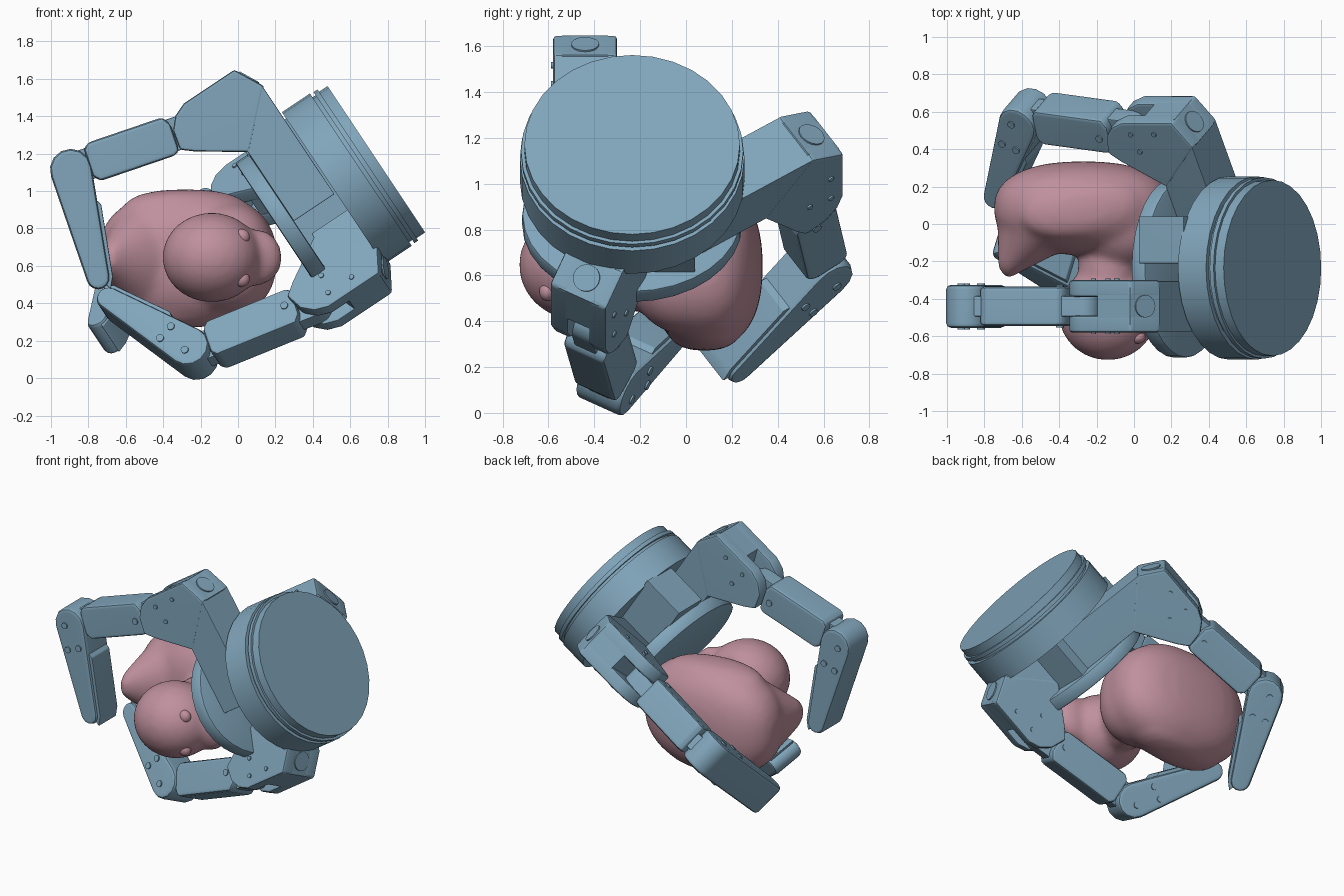
import bpy, bmesh, math
from mathutils import Matrix, Vector

if "Cube" in bpy.data.objects:
    bpy.data.objects.remove(bpy.data.objects["Cube"])


def material(name, color):
    m = bpy.data.materials.new(name)
    m.diffuse_color = color
    m.use_nodes = True
    m.node_tree.nodes["Principled BSDF"].inputs["Base Color"].default_value = m.diffuse_color
    return m


BLUE = material("blue_metal", (0.22, 0.38, 0.50, 1))
PINK = material("pink_rubber", (0.52, 0.28, 0.34, 1))

# Gripper frame: X, Y across the mounting face, Z along the wrist axis
a = Vector((0.832, 0, 0.555)).normalized()
u = Vector((a.z, 0, -a.x))
v = Vector((0, 1, 0))
G = Matrix((u, v, a)).transposed().to_4x4()
G.translation = (0.74, -0.235, 1.17)


def finish(bm, name, mat, matrix, angle=32):
    bmesh.ops.recalc_face_normals(bm, faces=bm.faces)
    me = bpy.data.meshes.new(name)
    bm.to_mesh(me)
    bm.free()
    me.transform(matrix)
    me.materials.append(mat)
    me.shade_smooth()
    me.set_sharp_from_angle(angle=math.radians(angle))
    ob = bpy.data.objects.new(name, me)
    bpy.context.collection.objects.link(ob)
    return ob


def bevel(bm, width):
    edges = [e for e in bm.edges if e.calc_face_angle(0) > 0.5]
    bmesh.ops.bevel(bm, geom=edges, offset=width, segments=2, profile=0.5, affect='EDGES')


def extrude(name, pts, width, matrix, bev=0.015):
    """Extrude a profile in the local XZ plane symmetrically along Y."""
    bm = bmesh.new()
    f = bm.faces.new([bm.verts.new((x, -width / 2, z)) for x, z in pts])
    top = bmesh.ops.extrude_face_region(bm, geom=[f])
    moved = [g for g in top["geom"] if isinstance(g, bmesh.types.BMVert)]
    bmesh.ops.translate(bm, vec=(0, width, 0), verts=moved)
    bmesh.ops.recalc_face_normals(bm, faces=bm.faces)
    if bev:
        bevel(bm, bev)
    ob = finish(bm, name, BLUE, matrix)
    wn = ob.modifiers.new("flat_sides", 'WEIGHTED_NORMAL')
    wn.keep_sharp = True
    return ob


def disc(name, r, z0, z1, matrix, sides=32, scale=(1, 1), bev=0):
    bm = bmesh.new()
    bmesh.ops.create_cone(bm, cap_ends=True, segments=sides, radius1=r, radius2=r, depth=z1 - z0)
    bmesh.ops.scale(bm, vec=(scale[0], scale[1], 1), verts=bm.verts)
    bmesh.ops.translate(bm, vec=(0, 0, (z0 + z1) / 2), verts=bm.verts)
    if bev:
        bevel(bm, bev)
    return finish(bm, name, BLUE, matrix)


def taper(length, r0, r1, n=7):
    """Outline round two circles, the first at the origin, the second ending at length."""
    c = length - r1
    t = math.acos((r0 - r1) / c)
    pts = [(r0 * math.cos(t + (2 * math.pi - 2 * t) * i / n),
            r0 * math.sin(t + (2 * math.pi - 2 * t) * i / n)) for i in range(n + 1)]
    return pts + [(c + r1 * math.cos(-t + 2 * t * i / n),
                   r1 * math.sin(-t + 2 * t * i / n)) for i in range(n + 1)]


def along(p, q):
    """Local frame at p with X pointing to q in the XZ plane, and the length."""
    d = Vector((q[0] - p[0], q[1] - p[1]))
    return (Matrix.Translation((p[0], 0, p[1]))
            @ Matrix.Rotation(-math.atan2(d.y, d.x), 4, 'Y')), d.length


# Wrist flange
disc("wrist_drum", 0.49, -0.28, -0.10, G)
disc("wrist_groove", 0.465, -0.10, -0.08, G)
disc("wrist_ring", 0.485, -0.08, -0.055, G)
disc("wrist_cap", 0.47, -0.055, 0, G)

# Palm core and palm plate
extrude("palm_core", [(-0.45, -0.56), (0.30, -0.56), (0.30, -0.27), (-0.45, -0.27)], 0.25,
        G @ Matrix.Translation((0, 0.15, 0)), 0.004)
disc("palm_plate", 0.48, -0.64, -0.55, G, 32, (0.84, 1), 0.012)


def screw(name, x, z, width, matrix, r=0.021):
    for s in (-1, 1):
        m = matrix @ Matrix.Translation((x, s * width / 2, z)) @ Matrix.Rotation(math.pi / 2, 4, 'X')
        disc(name, r, -0.008, 0.008, m, 12)


def finger(name, pos, angle, mid, tip, arm):
    F = (G @ Matrix.Translation(pos)
         @ Matrix.Rotation(math.radians(angle), 4, 'Z'))
    # Knuckle housing: two rounded cheeks with a slot, a solid top and an arm to the palm
    cheek = [(-0.03, 0.467), (0.13, 0.384), (0.13, 0.06), (0.10, -0.015),
             (0.04, -0.07), (-0.065, -0.095), (-0.12, -0.03), (-0.28, 0.206)]
    for s in (-1, 1):
        extrude(name + "_knuckle_cheek", cheek, 0.09, F @ Matrix.Translation((0, s * 0.095, 0)), 0.016)
    extrude(name + "_knuckle", [(-0.03, 0.465), (0.128, 0.382), (0.128, 0.17), (-0.05, 0.11),
                                (-0.18, 0.07), (-0.27, 0.206)], 0.2, F, 0)
    extrude(name + "_arm", [(-0.02, 0.46), (-0.25, 0.2), (-arm, 0.2), (-arm, 0.46)], 0.27, F, 0.004)
    cap = F @ Matrix.Translation((0.05, 0, 0.425)) @ Matrix.Rotation(math.radians(27), 4, 'Y')
    disc(name + "_knuckle_cap", 0.06, -0.01, 0.006, cap, 20)
    for x, z in ((0.06, 0.1), (0.06, 0.25), (-0.05, 0.12)):
        screw(name + "_knuckle_screw", x, z, 0.28, F, 0.014)
    # Middle link with clevis neck
    m, n = along((0, 0), mid)
    L = F @ m
    extrude(name + "_link", [(0.08, -0.09), (0.11, -0.108), (n - 0.13, -0.108), (n - 0.10, -0.07),
                             (n - 0.10, 0.08), (n - 0.13, 0.108), (0.11, 0.108), (0.08, 0.06)],
            0.21, L, 0.022)
    extrude(name + "_link_neck", taper(n + 0.08, 0.09, 0.085), 0.11, L, 0.008)
    screw(name + "_link_screw", 0.14, -0.01, 0.21, L)
    # Fingertip with grip pad on the inner side
    m, n = along(mid, tip)
    T = F @ m
    extrude(name + "_tip", taper(n, 0.112, 0.062), 0.23, T, 0.025)
    pad = [(0.17, 0.08), (0.22, 0.112), (n - 0.05, 0.078), (n + 0.015, 0.05), (n - 0.02, 0.03), (0.17, 0.06)]
    extrude(name + "_pad", [(x, -z) for x, z in pad], 0.19, T, 0.006)
    for x, z in ((0.0, 0.03), (0.16, 0.045), (0.15, -0.04)):
        screw(name + "_tip_screw", x, z, 0.23, T)


finger("thumb", (0.465, -0.175, -0.71), -28.5, (-0.16, -0.68), (-0.74, -0.92), 0.30)
finger("upper_finger", (-0.69, -0.205, -0.75), 180, (0.17, -0.64), (-0.45, -0.86), 0.72)
finger("back_finger", (-0.24, 0.74, -0.75), 123, (0.09, -0.64), (-0.43, -1.0), 0.75)


# Rubber bath toy, lying on its side: symmetric about z = 0.64
def blob(bm, c, r, p=2.0, rot=0.0):
    s = bmesh.ops.create_uvsphere(bm, u_segments=32, v_segments=20, radius=1)["verts"]
    for w in s:
        k = sum(abs(t) ** p for t in w.co) ** (1 / p)
        w.co = Vector((w.co.x * r[0], w.co.y * r[1], w.co.z * r[2])) / k
        w.co = Matrix.Rotation(math.radians(rot), 3, 'Z') @ w.co + Vector(c)


bm = bmesh.new()
blob(bm, (-0.27, 0.085, 0.64), (0.48, 0.25, 0.36), 2.4)        # body
blob(bm, (-0.06, 0.03, 0.64), (0.26, 0.28, 0.30), 2.3)         # chest
blob(bm, (-0.13, -0.24, 0.64), (0.17, 0.20, 0.20))             # neck
blob(bm, (-0.14, -0.475, 0.645), (0.265, 0.255, 0.24))         # head
blob(bm, (0.09, -0.45, 0.645), (0.15, 0.085, 0.155))           # bill
for i in range(9):                                             # tail rising to a point
    t = i / 8
    blob(bm, (-0.48 - 0.19 * t, 0.06 - 0.24 * t, 0.64),
         (0.25 - 0.19 * t, 0.22 - 0.11 * t, 0.32 - 0.21 * t))
for s in (-1, 1):                                              # wings
    blob(bm, (-0.28, 0.08, 0.64 + s * 0.27), (0.33, 0.16, 0.10), 2.2, 6)
toy = finish(bm, "toy_body", PINK, Matrix(), 180)
rem = toy.modifiers.new("merge", 'REMESH')
rem.mode = 'VOXEL'
rem.voxel_size = 0.02
rem.use_smooth_shade = True
sm = toy.modifiers.new("soften", 'SMOOTH')
sm.factor = 0.5
sm.iterations = 14

# Eyes
for i, z in enumerate((0.53, 0.755)):
    bm = bmesh.new()
    blob(bm, (0.02, -0.605, z), (0.042, 0.035, 0.042))
    finish(bm, "toy_eye_%d" % i, PINK, Matrix(), 180)
